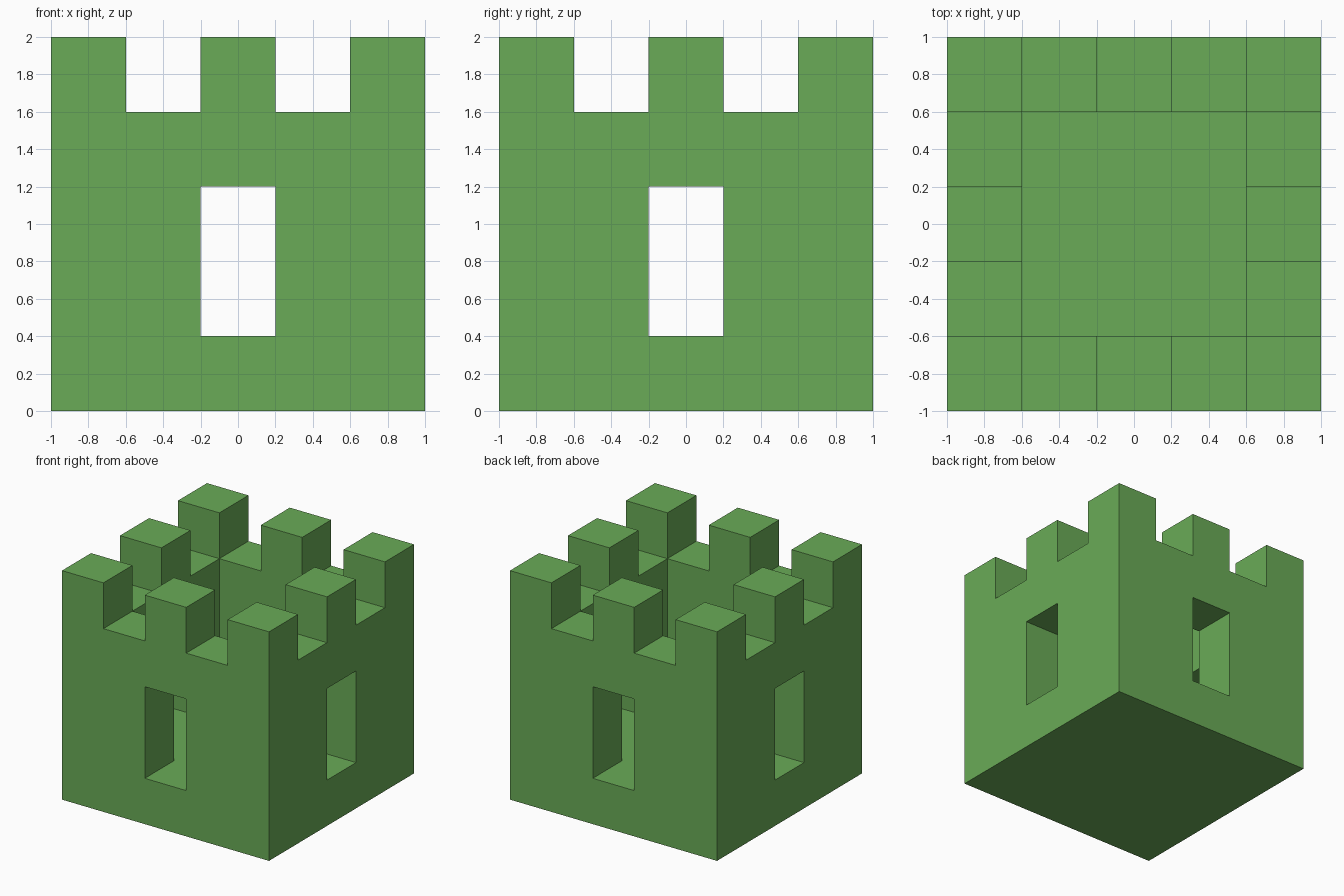
import bpy
import bmesh
from math import radians
from mathutils import Vector

cube = bpy.data.objects.get("Cube")
if cube:
    bpy.data.objects.remove(cube, do_unlink=True)

N = 5            # blocks per side
S = 2 / N        # block size
MID = N // 2


def solid(i, j, k):
    """Is there stone in this block of the tower?"""
    if not all(0 <= c < N for c in (i, j, k)):
        return False
    if k == 0:                                    # solid base
        return True
    if 0 < i < N - 1 and 0 < j < N - 1:           # open courtyard
        return False
    if k in (1, 2) and MID in (i, j):             # window in each wall
        return False
    if k == N - 1:                                # battlements
        return i % 2 == 0 and j % 2 == 0
    return True


def add_face(bm, block, axis, sign):
    """Add the square on one side of a block, wound to face outwards."""
    u, v = (axis + 1) % 3, (axis + 2) % 3
    verts = []
    for a, b in ((-1, -1), (1, -1), (1, 1), (-1, 1))[::sign]:
        p = Vector(block) + Vector((0.5, 0.5, 0.5))
        p[axis] += sign / 2
        p[u] += a / 2
        p[v] += b / 2
        verts.append(bm.verts.new(p * S - Vector((1, 1, 0))))
    bm.faces.new(verts)


# One closed shell: only the exposed sides of the stone
bm = bmesh.new()
for i in range(N):
    for j in range(N):
        for k in range(N):
            if not solid(i, j, k):
                continue
            for axis in range(3):
                for sign in (-1, 1):
                    near = [i, j, k]
                    near[axis] += sign
                    if not solid(*near):
                        add_face(bm, (i, j, k), axis, sign)
bmesh.ops.remove_doubles(bm, verts=bm.verts, dist=S / 100)
# Merge coplanar squares into large flat walls
bmesh.ops.dissolve_limit(bm, angle_limit=radians(1), verts=bm.verts, edges=bm.edges)

mesh = bpy.data.meshes.new("castle_tower")
bm.to_mesh(mesh)
bm.free()
tower = bpy.data.objects.new("castle_tower", mesh)
bpy.context.collection.objects.link(tower)

# Green stone
color = (0.144, 0.407, 0.095, 1)
green = bpy.data.materials.new("leaf_green")
green.use_nodes = True
green.diffuse_color = color
green.node_tree.nodes["Principled BSDF"].inputs["Base Color"].default_value = color
mesh.materials.append(green)
